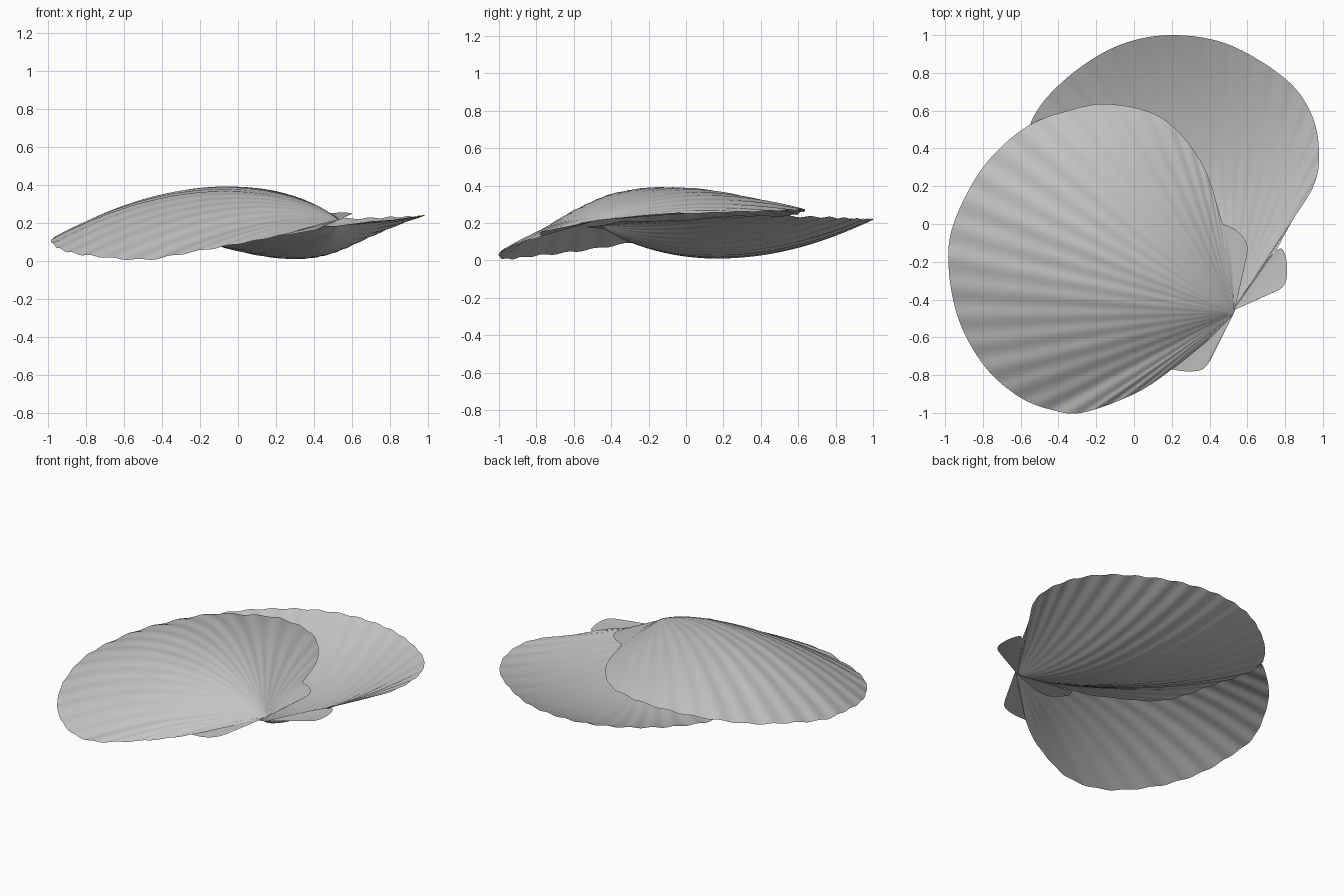
import bpy, math
from mathutils import Vector

cube = bpy.data.objects.get("Cube")
if cube:
    bpy.data.objects.remove(cube, do_unlink=True)

# Shell material
shell_grey = bpy.data.materials.new("shell grey")
shell_grey.use_nodes = True
grey = (0.55, 0.55, 0.55, 1)
shell_grey.diffuse_color = grey
shell_grey.node_tree.nodes["Principled BSDF"].inputs["Base Color"].default_value = grey


def smooth_rim(points, count):
    """Resample a spline through the points at even spacing."""
    pts = [Vector(p) for p in points]
    pts = [2 * pts[0] - pts[1]] + pts + [2 * pts[-1] - pts[-2]]
    dense = []
    for a, b, c, d in zip(pts, pts[1:], pts[2:], pts[3:]):
        for i in range(20):
            t = i / 20
            dense.append(0.5 * (2 * b + (c - a) * t
                                + (2 * a - 5 * b + 4 * c - d) * t ** 2
                                + (3 * b - a - 3 * c + d) * t ** 3))
    dense.append(pts[-2])
    dist = [0]
    for p, q in zip(dense, dense[1:]):
        dist.append(dist[-1] + (q - p).length)
    rim, k = [], 0
    for i in range(count + 1):
        target = dist[-1] * i / count
        while k < len(dense) - 2 and dist[k + 1] < target:
            k += 1
        f = (target - dist[k]) / (dist[k + 1] - dist[k])
        rim.append(dense[k].lerp(dense[k + 1], f))
    return rim


def fan(name, tip, points, bulge=0, ribs=0, rib_height=0, count=40, rings=8):
    """Domed fan surface that spreads from the tip out to a rim."""
    tip = Vector(tip)
    rim = smooth_rim(points, count)
    first = (rim[0] - tip).xy
    spread = first.angle_signed((rim[-1] - tip).xy)
    verts, faces = [tip], []
    for j in range(1, rings + 1):
        t = j / rings
        q = t ** 0.9
        for i, edge in enumerate(rim):
            s = i / count
            # The dome is highest along the middle ray and flattens to the sides
            turn = first.angle_signed((edge - tip).xy) / spread
            arch = max(0, 4 * turn * (1 - turn)) ** 1.8
            p = tip.lerp(edge, t)
            p.z += bulge * arch * 4 * q * (1 - q)
            p.z += rib_height * min(1, 5 * s, 5 - 5 * s) * t ** 1.2 * math.cos(math.tau * ribs * s)
            verts.append(p)
    w = count + 1
    for i in range(count):
        faces.append((0, 1 + i, 2 + i))
        for j in range(rings - 1):
            a = 1 + j * w + i
            faces.append((a, a + w, a + w + 1, a + 1))
    mesh = bpy.data.meshes.new(name)
    mesh.from_pydata(verts, [], faces)
    mesh.materials.append(shell_grey)
    mesh.shade_smooth()
    obj = bpy.data.objects.new(name, mesh)
    bpy.context.collection.objects.link(obj)


upper_tip = (0.53, -0.47, 0.215)
lower_tip = (0.52, -0.46, 0.185)

# Upper valve, domed upwards
upper_rim = [
    (0.53, -0.16, 0.24), (0.47, 0, 0.25), (0.36, 0.32, 0.26), (0.15, 0.56, 0.27),
    (-0.13, 0.635, 0.27), (-0.35, 0.6, 0.25), (-0.56, 0.52, 0.23), (-0.75, 0.36, 0.19),
    (-0.88, 0.17, 0.16), (-0.97, -0.05, 0.12), (-0.98, -0.25, 0.1), (-0.94, -0.47, 0.065),
    (-0.86, -0.65, 0.04), (-0.75, -0.8, 0.025), (-0.6, -0.92, 0.01), (-0.45, -0.98, 0.01),
    (-0.28, -1, 0.04), (0, -0.9, 0.09), (0.2, -0.77, 0.13), (0.46, -0.56, 0.2)]
fan("upper_valve", upper_tip, upper_rim, 0.2, 28, 0.004, 280, 28)

# Lower valve, domed downwards
lower_rim = [
    (0.72, -0.2, 0.21), (0.84, 0.02, 0.22), (0.95, 0.2, 0.235), (0.98, 0.37, 0.24),
    (0.94, 0.58, 0.235), (0.8, 0.77, 0.23), (0.5, 0.95, 0.22), (0.2, 1, 0.22),
    (-0.07, 0.95, 0.22), (-0.31, 0.81, 0.22), (-0.5, 0.62, 0.22), (-0.56, 0.44, 0.22),
    (-0.48, 0.17, 0.21), (-0.31, -0.12, 0.165), (0.04, -0.34, 0.165)]
fan("lower_valve", lower_tip, lower_rim, -0.19, 28, 0.004, 280, 28)

# Hinge ears on both sides of each valve
fan("upper_back_ear", upper_tip,
    [(0.58, -0.25, 0.24), (0.6, -0.12, 0.25), (0.55, -0.04, 0.255), (0.47, 0, 0.25)])
fan("upper_front_ear", upper_tip,
    [(0.46, -0.6, 0.19), (0.41, -0.71, 0.165), (0.36, -0.77, 0.155), (0.28, -0.78, 0.14), (0.2, -0.77, 0.13)])
fan("lower_right_ear", lower_tip,
    [(0.67, -0.39, 0.2), (0.79, -0.33, 0.21), (0.81, -0.22, 0.21), (0.78, -0.13, 0.21), (0.71, -0.18, 0.21)])
fan("lower_left_ear", lower_tip,
    [(0.32, -0.53, 0.18), (0.22, -0.52, 0.175), (0.15, -0.44, 0.17), (0.16, -0.38, 0.17)])
